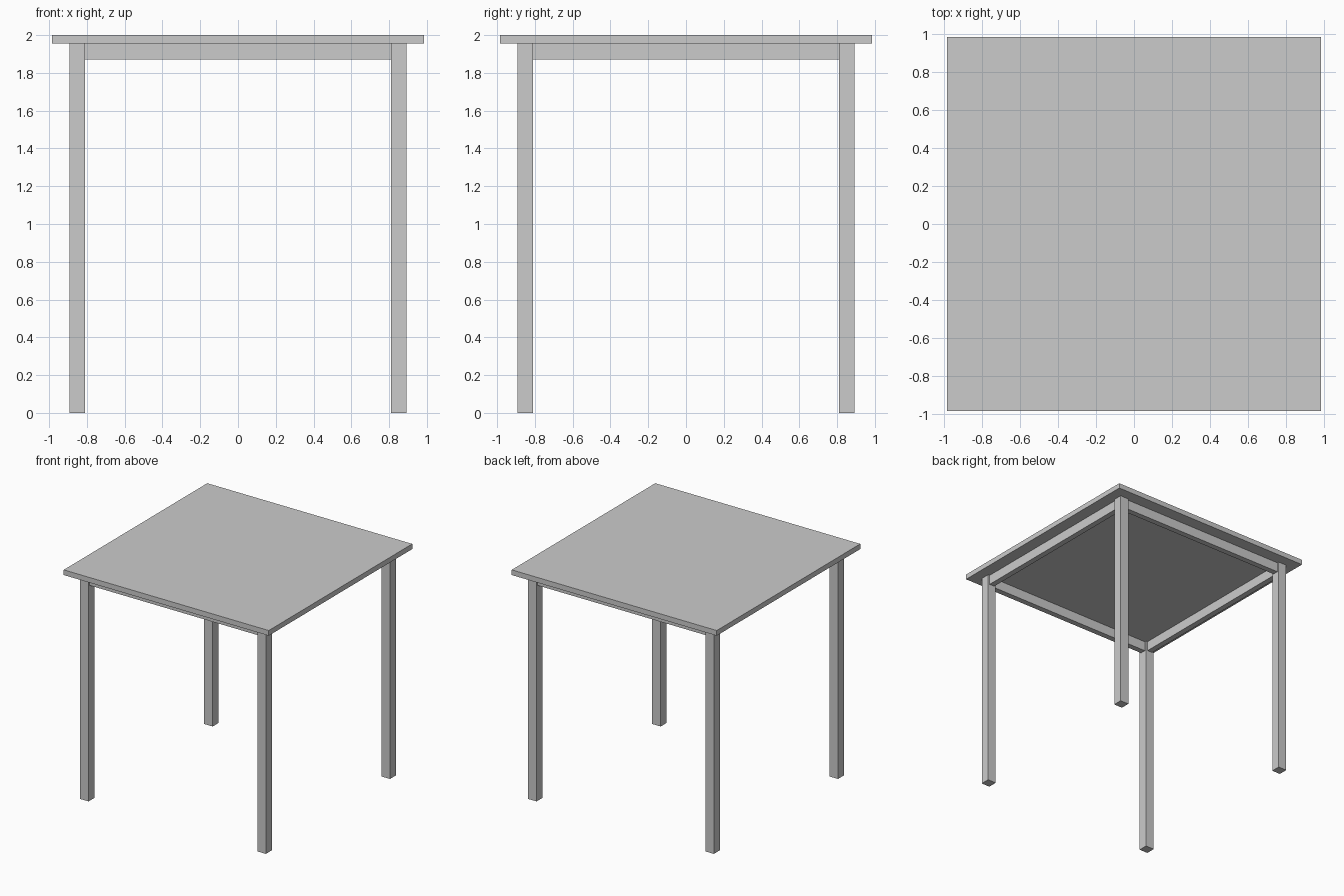
import bpy

if "Cube" in bpy.data.objects:
    bpy.data.objects.remove(bpy.data.objects["Cube"])

TOP = 0.985          # half width of table top
UNDER = 1.955        # underside of table top
LEG_POS = 0.852      # leg centre
LEG_W = 0.082
APRON_LOW = 1.87
APRON_T = 0.05


def box(name, x, y, z0, z1, sx, sy):
    bpy.ops.mesh.primitive_cube_add(size=1, location=(x, y, (z0 + z1) / 2))
    ob = bpy.context.object
    ob.name = name
    ob.scale = (sx, sy, z1 - z0)
    bpy.ops.object.transform_apply(location=False, rotation=False, scale=True)
    return ob


# Square table top
box("table_top", 0, 0, UNDER, 2.0, TOP * 2, TOP * 2)

# Four corner legs
for yname, sy in (("front", -1), ("back", 1)):
    for xname, sx in (("left", -1), ("right", 1)):
        box(f"{yname}_{xname}_leg", sx * LEG_POS, sy * LEG_POS, 0, UNDER, LEG_W, LEG_W)

# Apron rails spanning between the legs
span = 2 * LEG_POS - LEG_W
for name, s in (("front_apron", -1), ("back_apron", 1)):
    box(name, 0, s * LEG_POS, APRON_LOW, UNDER, span, APRON_T)
for name, s in (("left_apron", -1), ("right_apron", 1)):
    box(name, s * LEG_POS, 0, APRON_LOW, UNDER, APRON_T, span)
